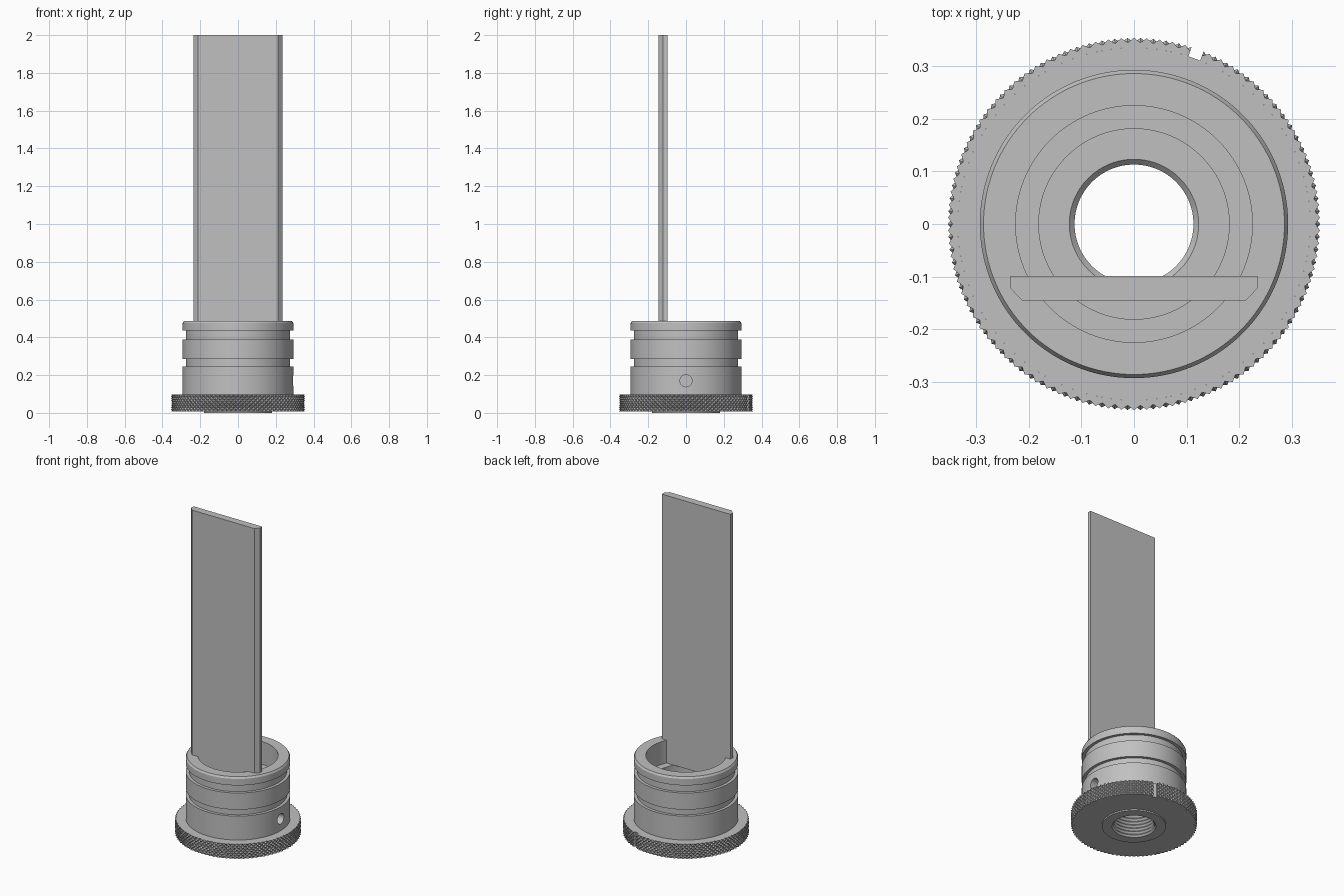
import bpy
import bmesh
from math import cos, sin, pi, radians

cube = bpy.data.objects.get("Cube")
if cube:
    bpy.data.objects.remove(cube, do_unlink=True)

# One brushed metal grey for everything
GREY = (0.53, 0.53, 0.53, 1.0)
metal = bpy.data.materials.new("metal_grey")
metal.diffuse_color = GREY
metal.use_nodes = True
metal.node_tree.nodes["Principled BSDF"].inputs["Base Color"].default_value = GREY


def finish(name, bm):
    bmesh.ops.recalc_face_normals(bm, faces=bm.faces)
    mesh = bpy.data.meshes.new(name)
    bm.to_mesh(mesh)
    bm.free()
    mesh.materials.append(metal)
    obj = bpy.data.objects.new(name, mesh)
    bpy.context.collection.objects.link(obj)
    return obj


def lathe(name, profile, segments=128):
    """Revolve a closed (radius, height) profile about z."""
    bm = bmesh.new()
    rings = [[bm.verts.new((r * cos(2 * pi * i / segments),
                            r * sin(2 * pi * i / segments), z))
              for r, z in profile] for i in range(segments)]
    n = len(profile)
    for i in range(segments):
        a, b = rings[i], rings[(i + 1) % segments]
        for j in range(n):
            k = (j + 1) % n
            bm.faces.new((a[j], b[j], b[k], a[k]))
    return finish(name, bm)


def activate(obj):
    bpy.ops.object.select_all(action='DESELECT')
    obj.select_set(True)
    bpy.context.view_layer.objects.active = obj


FLANGE_BOTTOM, FLANGE_TOP = 0.008, 0.097
CORE = 0.335
SHELF = 0.25

# Collar: flange core, two outside grooves, stepped bore and threaded hole
outer = [(0.18, 0), (0.18, FLANGE_BOTTOM), (CORE, FLANGE_BOTTOM),
         (CORE, FLANGE_TOP), (0.293, FLANGE_TOP),
         (0.293, 0.245), (0.275, 0.245), (0.275, 0.285), (0.293, 0.285),
         (0.293, 0.388), (0.275, 0.388), (0.275, 0.435), (0.293, 0.435),
         (0.293, 0.475), (0.286, 0.486)]
bore = [(0.225, 0.486), (0.225, 0.345), (0.181, 0.345), (0.181, SHELF)]
turns = 12
pitch = SHELF / turns
thread = [(0.113 if i % 2 else 0.123, SHELF - i * pitch / 2)
          for i in range(2 * turns + 1)]
collar = lathe("collar", outer + bore + thread)

# Set screw hole on the side
bm = bmesh.new()
bmesh.ops.create_cone(bm, cap_ends=True, segments=32, radius1=0.032,
                      radius2=0.032, depth=0.2)
cutter = finish("screw_hole_cutter", bm)
cutter.rotation_euler = (0, pi / 2, 0)
cutter.location = (0.33, 0, 0.17)
cutter.hide_render = True
cut = collar.modifiers.new("screw_hole", 'BOOLEAN')
cut.operation = 'DIFFERENCE'
cut.solver = 'EXACT'
cut.object = cutter
activate(collar)
bpy.ops.object.modifier_apply(modifier=cut.name)
bpy.data.objects.remove(cutter, do_unlink=True)
bpy.ops.object.shade_smooth_by_angle(angle=radians(25))

# Knurled grip: band of small pyramids, open at one narrow slit
COLUMNS, ROWS = 180, 8
SLIT = radians(70)
bm = bmesh.new()
sections = []
for i in range(COLUMNS - 1):
    angle = SLIT + 2 * pi * (i + 1) / COLUMNS
    points = [(CORE, FLANGE_BOTTOM)]
    for j in range(ROWS + 1):
        z = FLANGE_BOTTOM + (FLANGE_TOP - FLANGE_BOTTOM) * j / ROWS
        points.append((0.354 if (i + j) % 2 else 0.345, z))
    points.append((CORE, FLANGE_TOP))
    sections.append([bm.verts.new((r * cos(angle), r * sin(angle), z))
                     for r, z in points])
for i, (a, b) in enumerate(zip(sections, sections[1:])):
    bm.faces.new((a[0], b[0], b[1], a[1]))
    bm.faces.new((a[-2], b[-2], b[-1], a[-1]))
    for j in range(ROWS):
        p, q, r, s = a[j + 1], b[j + 1], b[j + 2], a[j + 2]
        # split each cell along its valley
        if (i + j) % 2:
            bm.faces.new((p, q, s))
            bm.faces.new((q, r, s))
        else:
            bm.faces.new((p, q, r))
            bm.faces.new((p, r, s))
bm.faces.new(sections[0])
bm.faces.new(sections[-1])
finish("knurled_grip", bm)

# Tall flat blade with bevelled front corners, resting on the bore ledge
half = [(0.235, -0.099), (0.235, -0.122), (0.213, -0.145)]
outline = half + [(-x, y) for x, y in reversed(half)]
bm = bmesh.new()
base = bm.faces.new([bm.verts.new((x, y, 0.345)) for x, y in outline])
top = bmesh.ops.extrude_face_region(bm, geom=[base])
verts = [v for v in top["geom"] if isinstance(v, bmesh.types.BMVert)]
bmesh.ops.translate(bm, verts=verts, vec=(0, 0, 2 - 0.345))
finish("blade", bm)
